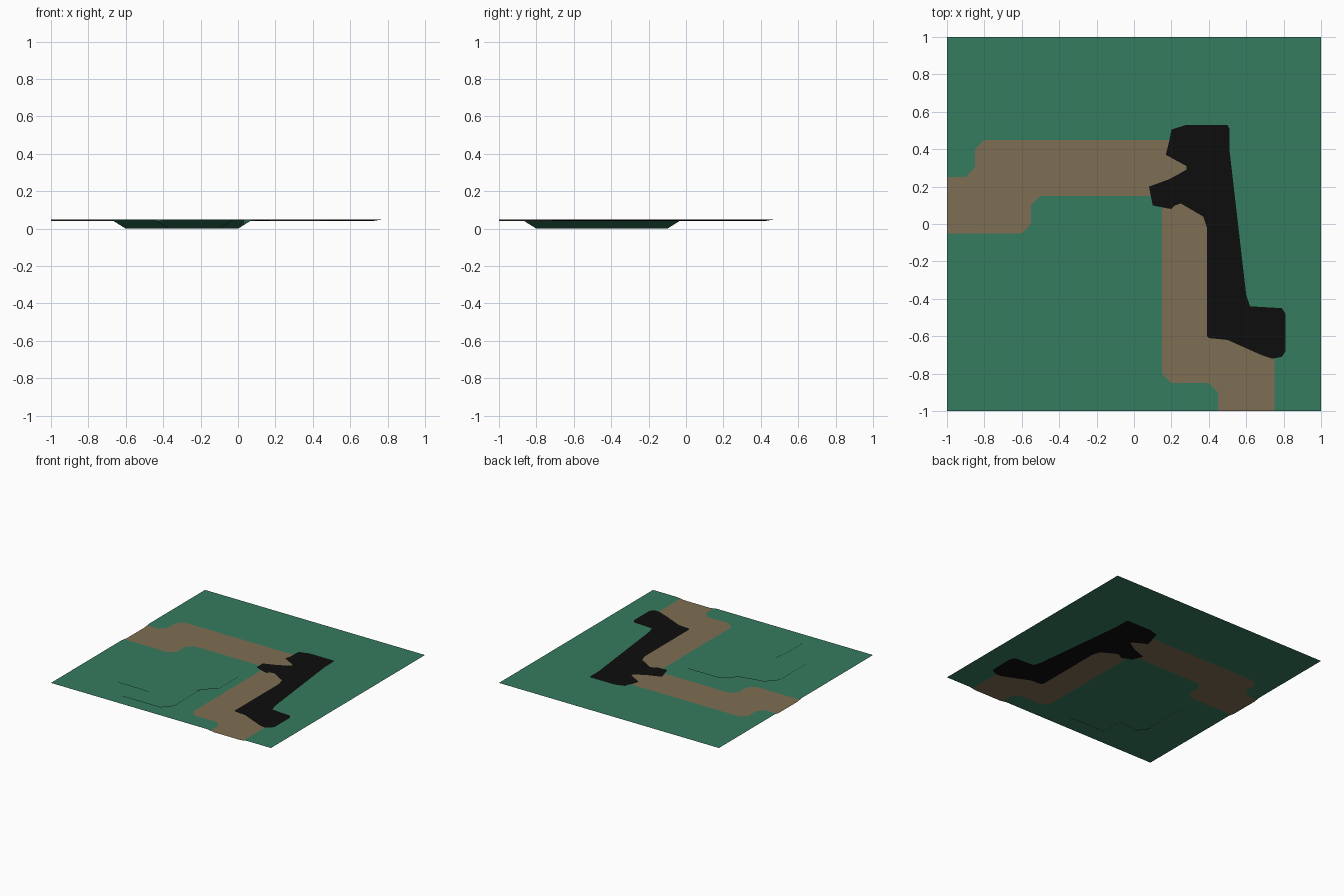
import bpy
from mathutils import Vector
from mathutils.geometry import delaunay_2d_cdt, intersect_point_line

if "Cube" in bpy.data.objects:
    bpy.data.objects.remove(bpy.data.objects["Cube"])

TOP, TRACK_DEPTH, BANK, BOWL_SLOPE = 0.05, 0.009, 0.03, 0.08


def poly(*pts):
    return [Vector(p) for p in pts]


# Outlines in plan, all counter-clockwise
tile = poly((-1, -1), (1, -1), (1, 1), (-1, 1))
path = poly((-1.2, -.05), (-.6, -.05), (-.55, 0), (-.55, .1), (-.5, .15), (.15, .15),
            (.15, -.8), (.2, -.85), (.4, -.85), (.45, -.9), (.45, -1.2), (.75, -1.2),
            (.75, -.6), (.7, -.55), (.5, -.55), (.45, -.5), (.45, .4), (.4, .45),
            (-.8, .45), (-.85, .4), (-.85, .3), (-.9, .25), (-1.2, .25))
patch = poly((.1, .1), (.12, .095), (.2, .08), (.22, .1), (.25, .11), (.37, .04),
             (.39, -.02), (.39, -.6), (.4, -.61), (.5, -.62), (.68, -.7), (.74, -.72),
             (.79, -.71), (.81, -.68), (.81, -.48), (.79, -.45), (.62, -.44), (.6, -.38),
             (.51, .4), (.51, .51), (.5, .53), (.28, .53), (.2, .505), (.19, .45),
             (.17, .37), (.28, .31), (.28, .29), (.19, .24), (.08, .2))
bowl = poly((-.45, -.88), (-.09, -.88), (-.02, -.8), (-.02, -.45), (.08, -.35),
            (.08, -.1), (0, -.02), (-.3, -.02), (-.4, -.12), (-.6, -.16),
            (-.68, -.25), (-.68, -.6), (-.6, -.7), (-.45, -.7))


def inset(p, d):
    """Move every side inward by d with mitred corners."""
    out = []
    for i, v in enumerate(p):
        a, b = (v - p[i - 1]).normalized(), (p[(i + 1) % len(p)] - v).normalized()
        na, nb = Vector((-a.y, a.x)), Vector((-b.y, b.x))
        out.append(v + (na + nb) * d / (1 + na.dot(nb)))
    return out


def inside(q, p):
    hit = False
    for i, b in enumerate(p):
        a = p[i - 1]
        if (a.y > q.y) != (b.y > q.y) and q.x < a.x + (b.x - a.x) * (q.y - a.y) / (b.y - a.y):
            hit = not hit
    return hit


def depth_in(q, p):
    """Signed distance to the outline, positive inside."""
    best = 9
    for i, b in enumerate(p):
        a = p[i - 1]
        t = max(0, min(1, intersect_point_line(q, a, b)[1]))
        best = min(best, (a + (b - a) * t - q).length)
    return best if inside(q, p) else -best


def clamp(t):
    return max(0, min(1, t))


def height(q):
    track = clamp((depth_in(q, path) + BANK) / (2 * BANK))
    hollow = clamp(depth_in(q, bowl) / BOWL_SLOPE)
    return TOP - TRACK_DEPTH * track - TOP * hollow


# Triangulate the plan so every outline becomes a clean edge
verts, edges = [], []
for p in (tile, path, inset(path, BANK), inset(path, -BANK), patch, bowl, inset(bowl, BOWL_SLOPE)):
    n = len(verts)
    verts += p
    edges += [(n + i, n + (i + 1) % len(p)) for i in range(len(p))]
pts, _, tris, *_ = delaunay_2d_cdt(verts, edges, [], 0, 1e-5)


def centre(f):
    return sum((pts[i] for i in f), Vector((0, 0))) / len(f)


tris = [f for f in tris if inside(centre(f), tile)]
used = sorted({i for f in tris for i in f})
index = {old: new for new, old in enumerate(used)}

# Ground tile with sunken track and hollow
mesh = bpy.data.meshes.new("ground_tile")
mesh.from_pydata([(pts[i].x, pts[i].y, height(pts[i])) for i in used], [],
                 [[index[i] for i in f] for f in tris])
for name, col in (("grass_green", (.036, .2, .114)), ("dirt_brown", (.213, .158, .088)),
                  ("black", (.004, .004, .004))):
    mat = bpy.data.materials.new(name)
    mat.diffuse_color = (*col, 1)
    mat.use_nodes = True
    mat.node_tree.nodes["Principled BSDF"].inputs["Base Color"].default_value = mat.diffuse_color
    mesh.materials.append(mat)
for f, face in zip(tris, mesh.polygons):
    c = centre(f)
    face.material_index = 2 if inside(c, patch) else 1 if inside(c, path) else 0
    face.use_smooth = True
mesh.update()
# Soft shading: all normals point up
mesh.normals_split_custom_set_from_vertices([(0, 0, 1)] * len(mesh.vertices))
bpy.context.collection.objects.link(bpy.data.objects.new("ground_tile", mesh))
